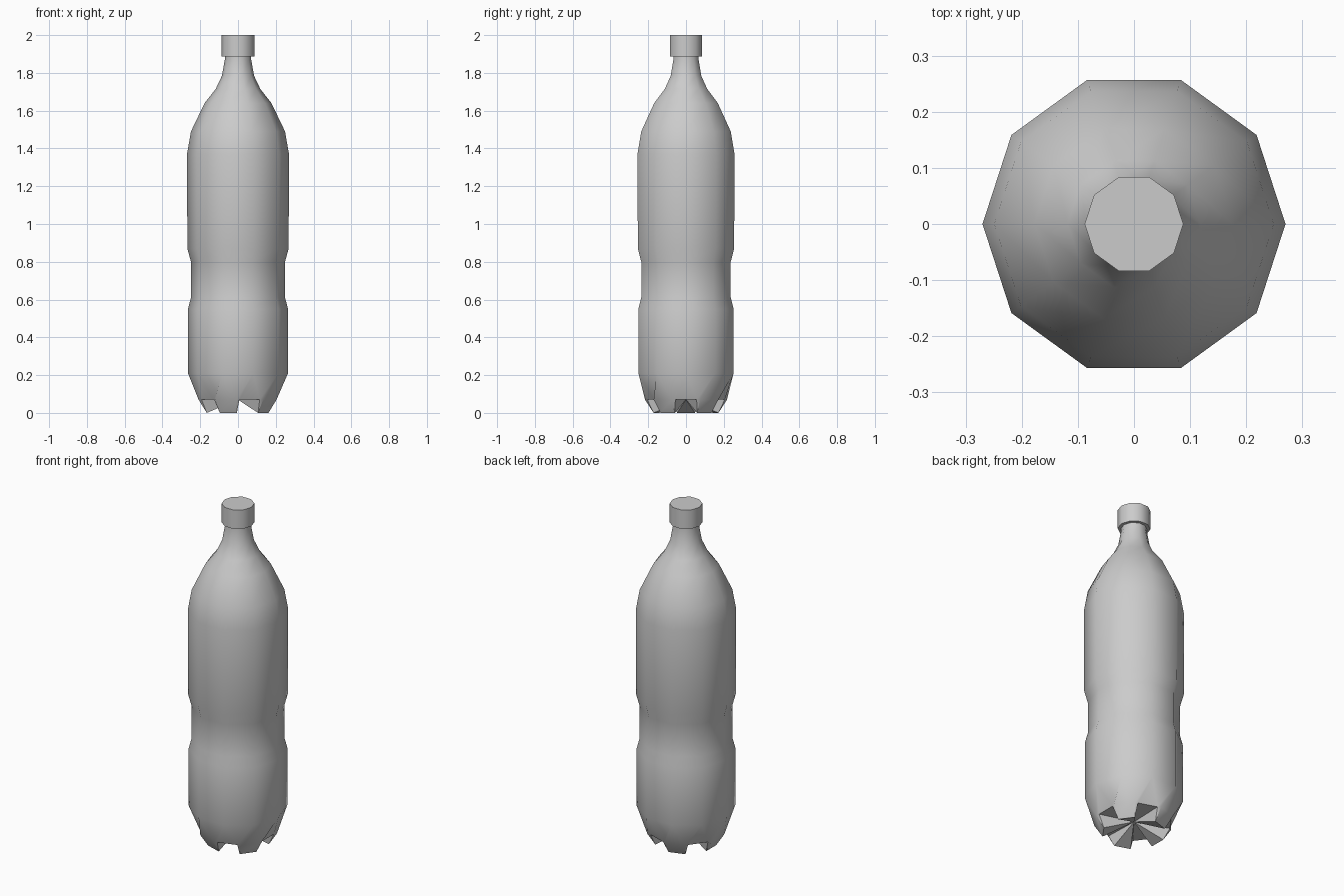
import bpy, bmesh, math

if "Cube" in bpy.data.objects:
    bpy.data.objects.remove(bpy.data.objects["Cube"])

SIDES = 10


def ring(bm, r, z, offset=0.0):
    """Ten-sided ring; every corner is a pair of vertices spread by offset degrees."""
    verts = []
    for i in range(SIDES):
        for s in (-1, 1):
            a = math.radians(i * 36 + s * offset)
            # feet sit on the odd corners, valleys on the even ones
            rr, zz = (r[i % 2], z[i % 2]) if isinstance(r, tuple) else (r, z)
            verts.append(bm.verts.new((rr * math.cos(a), rr * math.sin(a), zz)))
    return verts


def bridge(bm, a, b):
    n = len(a)
    for i in range(n):
        j = (i + 1) % n
        bm.faces.new((a[i], a[j], b[j], b[i]))


def finish(bm, name, angle):
    bmesh.ops.remove_doubles(bm, verts=bm.verts, dist=0.0005)
    bmesh.ops.recalc_face_normals(bm, faces=bm.faces)
    mesh = bpy.data.meshes.new(name)
    bm.to_mesh(mesh)
    bm.free()
    ob = bpy.data.objects.new(name, mesh)
    bpy.context.collection.objects.link(ob)
    bpy.ops.object.select_all(action='DESELECT')
    bpy.context.view_layer.objects.active = ob
    ob.select_set(True)
    bpy.ops.object.shade_smooth_by_angle(angle=math.radians(angle))
    return ob


# bottle body: lathe-like profile (radius, height)
profile = [(0.265, 0.21), (0.265, 0.55), (0.249, 0.61), (0.249, 0.80),
           (0.268, 0.87), (0.27, 1.37), (0.249, 1.49), (0.177, 1.64),
           (0.118, 1.715), (0.085, 1.785), (0.07, 1.87), (0.07, 1.90)]
bm = bmesh.new()

# five-footed base: foot tips at z = 0, valleys running flat to the centre
tips = ring(bm, (0.205, 0.172), (0.07, 0.0), 16)
knees = ring(bm, (0.205, 0.217), (0.07, 0.07), 16)
centre = bm.verts.new((0, 0, 0.07))
for i in range(2 * SIDES):
    bm.faces.new((tips[(i + 1) % 20], tips[i], centre))
rings = [tips, knees] + [ring(bm, r, z) for r, z in profile]
for a, b in zip(rings, rings[1:]):
    bridge(bm, a, b)
finish(bm, "bottle_body", 45)

# screw cap
bm = bmesh.new()
cap = [ring(bm, r, z) for r, z in
       [(0.068, 1.888), (0.088, 1.888), (0.088, 2.0)]]
for a, b in zip(cap, cap[1:]):
    bridge(bm, a, b)
bm.faces.new(cap[-1][::2])
finish(bm, "cap", 45)
